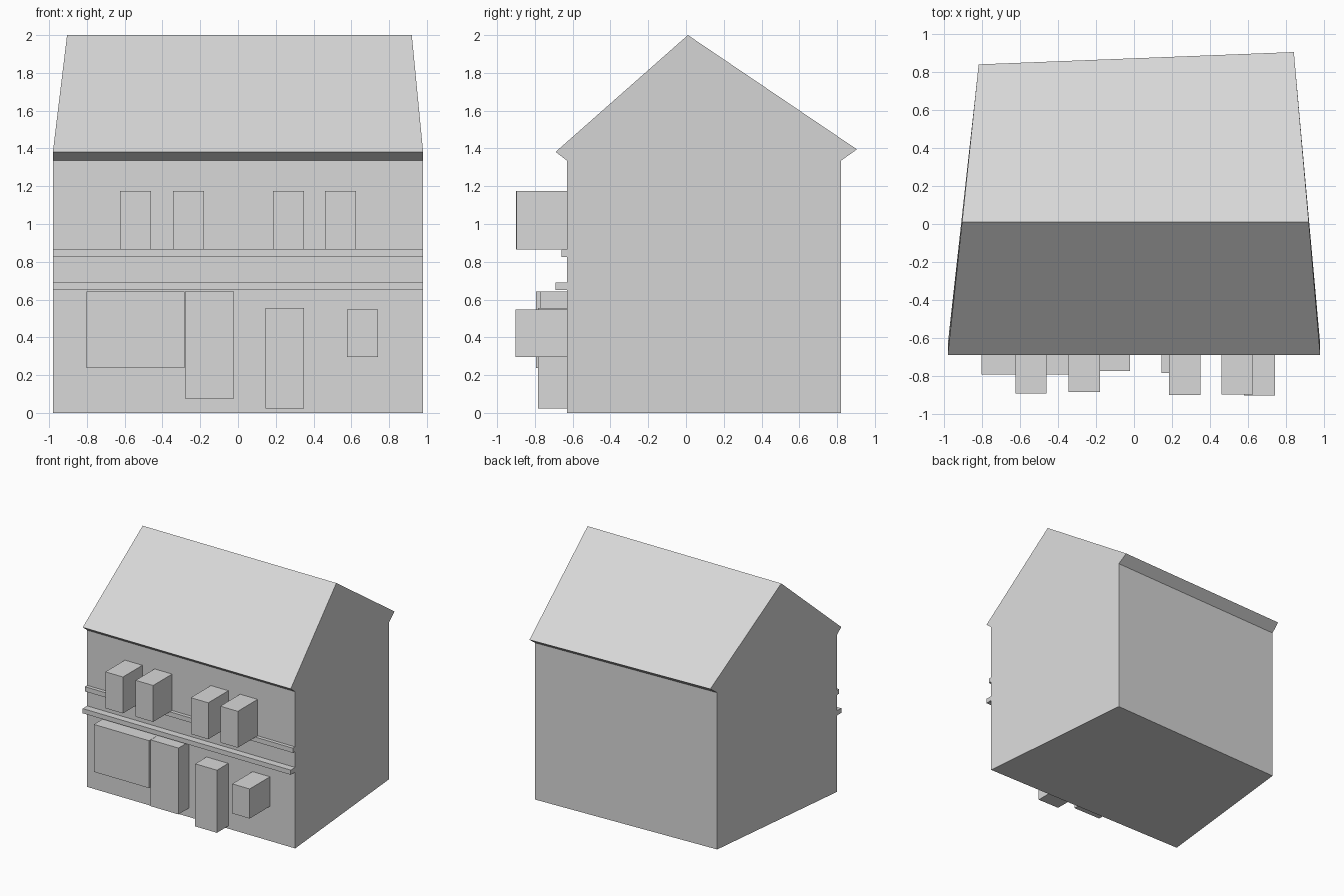
import bpy
import bmesh

if "Cube" in bpy.data.objects:
    bpy.data.objects.remove(bpy.data.objects["Cube"])

mat = bpy.data.materials.new("pale grey")
mat.diffuse_color = (0.69, 0.69, 0.69, 1)
mat.use_nodes = True
mat.node_tree.nodes["Principled BSDF"].inputs["Base Color"].default_value = mat.diffuse_color


def make_object(name, bm):
    bmesh.ops.recalc_face_normals(bm, faces=bm.faces)
    mesh = bpy.data.meshes.new(name)
    bm.to_mesh(mesh)
    bm.free()
    mesh.materials.append(mat)
    obj = bpy.data.objects.new(name, mesh)
    bpy.context.collection.objects.link(obj)
    return obj


def box(name, x0, x1, y0, y1, z0, z1):
    bm = bmesh.new()
    bmesh.ops.create_cube(bm, size=1)
    for v in bm.verts:
        v.co.x = x0 if v.co.x < 0 else x1
        v.co.y = y0 if v.co.y < 0 else y1
        v.co.z = z0 if v.co.z < 0 else z1
    return make_object(name, bm)


# House shell: gabled side profile bridged between two converging side walls
def gable(back_wall, back_eave):
    return [(-0.63, 0), (-0.63, 1.335), (-0.69, 1.382), (0.01, 2.0),
            (back_eave, 1.395), (back_wall, 1.335), (back_wall, 0)]


bm = bmesh.new()
left = [bm.verts.new((-0.906 + 0.105 * y, y, z)) for y, z in gable(0.76, 0.84)]
right = [bm.verts.new((0.921 - 0.088 * y, y, z)) for y, z in gable(0.82, 0.905)]
# front wall corners line up with the eave ends
for v in left[:3]:
    v.co.x = -0.98
for v in right[:3]:
    v.co.x = 0.98
bm.faces.new(left)
bm.faces.new(right)
for i in range(len(left)):
    j = (i + 1) % len(left)
    bm.faces.new((left[i], left[j], right[j], right[i]))
make_object("house_shell", bm)

WALL = -0.63

# Upper windows
for i, (x, y) in enumerate([(-0.625, -0.892), (-0.345, -0.885),
                            (0.185, -0.90), (0.461, -0.897)]):
    box(f"upper_window_{i + 1}", x, x + 0.165, y, WALL, 0.865, 1.175)

# Ground floor windows and doors
box("shop_window", -0.803, -0.283, -0.793, WALL, 0.238, 0.642)
box("shop_door", -0.281, -0.02, -0.773, WALL, 0.077, 0.642)
box("house_door", 0.145, 0.35, -0.783, WALL, 0.023, 0.556)
box("small_window", 0.578, 0.742, -0.903, WALL, 0.295, 0.547)

# Ledges across the front
box("upper_ledge", -0.98, 0.98, -0.66, WALL, 0.825, 0.865)
box("lower_ledge", -0.98, 0.98, -0.69, WALL, 0.65, 0.69)
